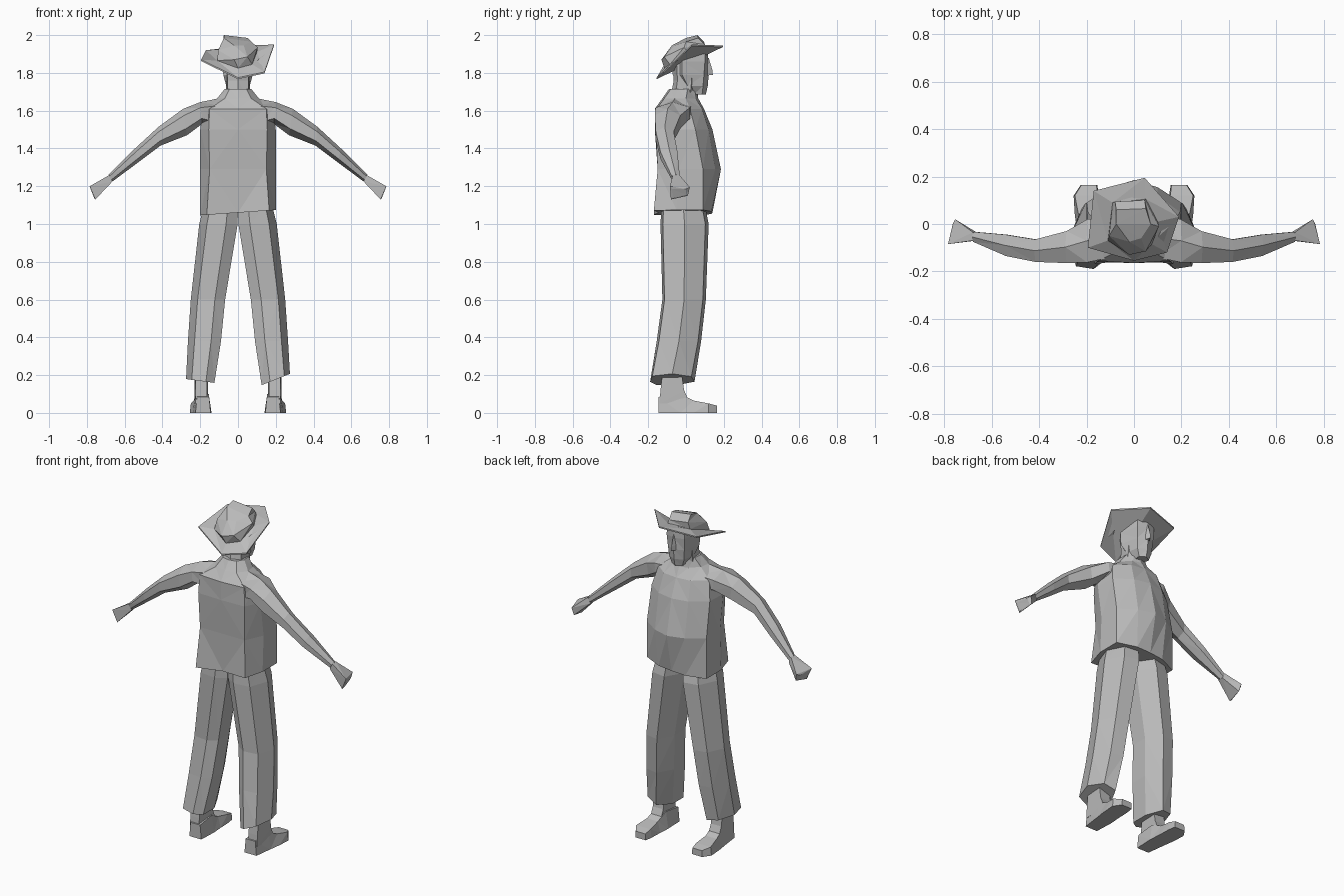
import bpy, bmesh, math
from mathutils import Vector

grey = bpy.data.materials.new("plain grey")
grey.diffuse_color = (0.5, 0.5, 0.5, 1)


def finish(name, bm):
    bmesh.ops.recalc_face_normals(bm, faces=bm.faces)
    me = bpy.data.meshes.new(name)
    bm.to_mesh(me)
    bm.free()
    me.materials.append(grey)
    bpy.context.collection.objects.link(bpy.data.objects.new(name, me))


def loft(name, rings, side=1, tip=True):
    """Skin a stack of equal-sized point rings; side=-1 mirrors across x."""
    bm = bmesh.new()
    rows = [[bm.verts.new((p[0] * side, p[1], p[2])) for p in r] for r in rings]
    n = len(rows[0])
    for a, b in zip(rows, rows[1:]):
        for i in range(n):
            j = (i + 1) % n
            bm.faces.new((a[i], a[j], b[j], b[i]))
    bm.faces.new(rows[0])
    if tip:
        bm.faces.new(rows[-1])
    bmesh.ops.triangulate(bm, faces=[f for f in bm.faces if len(f.verts) > 3])
    finish(name, bm)


def mirror_ring(half, z, tilt_x=0.0, tilt_y=0.0):
    """Closed ring from a half outline whose ends lie on x = 0."""
    pts = half + [(-x, y) for x, y in half[-2:0:-1]]
    return [(x, y, z + tilt_x * x + tilt_y * y) for x, y in pts]


# Shirt body, rear centre round to front centre
shirt = [
    mirror_ring([(0, -.145), (.165, -.17), (.2, -.05), (.2, .09), (.09, .135), (0, .14)], 1.06, .07),
    mirror_ring([(0, -.15), (.15, -.15), (.2, -.04), (.2, .09), (.1, .155), (0, .185)], 1.29),
    mirror_ring([(0, -.165), (.155, -.16), (.2, -.07), (.195, .05), (.1, .12), (0, .14)], 1.5),
    mirror_ring([(0, -.165), (.15, -.155), (.185, -.09), (.17, .02), (.09, .085), (0, .095)], 1.61),
    mirror_ring([(0, -.125), (.07, -.115), (.11, -.06), (.1, .0), (.05, .05), (0, .065)], 1.665),
    mirror_ring([(0, -.09), (.045, -.08), (.07, -.04), (.065, .01), (.035, .045), (0, .05)], 1.715),
]
loft("shirt", shirt)

# Neck
loft("neck", [
    mirror_ring([(0, -.085), (.055, -.06), (.06, .02), (0, .06)], 1.66),
    mirror_ring([(0, -.065), (.055, -.045), (.065, .03), (0, .075)], 1.76),
    mirror_ring([(0, -.07), (.06, -.05), (.07, .03), (0, .08)], 1.86)])

# Head with jutting beard
loft("head", [
    mirror_ring([(0, .035), (.03, .04), (.035, .085), (0, .105)], 1.685),
    mirror_ring([(0, -.03), (.062, .01), (.05, .09), (0, .115)], 1.73),
    mirror_ring([(0, -.07), (.078, -.02), (.055, .095), (0, .12)], 1.79),
    mirror_ring([(0, -.08), (.08, -.02), (.06, .1), (0, .118)], 1.86),
    mirror_ring([(0, -.07), (.075, -.01), (.055, .1), (0, .115)], 1.93)])
loft("nose", [
    [(-.02, .1, 1.785), (.02, .1, 1.785), (0, .142, 1.79)],
    [(-.018, .1, 1.82), (.018, .1, 1.82), (0, .14, 1.815)],
    [(-.01, .1, 1.88), (.01, .1, 1.88), (0, .12, 1.88)]])

# Hat: tilted irregular brim rising into a lopsided crown
brim = [(.045, .195, 1.945), (.19, .03, 1.95), (.14, -.12, 1.805),
        (0, -.155, 1.775), (-.195, -.1, 1.87), (-.17, .14, 1.92)]
base = [(.05, .105, 1.93), (.1, .01, 1.91), (.075, -.085, 1.845),
        (0, -.115, 1.825), (-.11, -.07, 1.865), (-.09, .09, 1.925)]
bulge = [(.045, .1, 1.95), (.105, -.01, 1.935), (.05, -.115, 1.885),
         (-.02, -.13, 1.87), (-.105, -.05, 1.92), (-.08, .095, 1.965)]
crown = [(.05, .065, 1.985), (.07, .0, 1.965), (.03, -.06, 1.945),
         (-.02, -.075, 1.945), (-.075, .0, 1.985), (-.075, .06, 2.0)]
under = [(x, y, z - .008) for x, y, z in brim]
loft("hat", [under, brim, base, bulge, crown])

# Arms: upper edge (x, z), lower edge (x, z), back y, front y
arm = [
    ((.08, 1.67), (.14, 1.5), -.14, .03),
    ((.2, 1.645), (.19, 1.53), -.162, .02),
    ((.29, 1.61), (.27, 1.47), -.165, -.03),
    ((.42, 1.515), (.41, 1.415), -.16, -.065),
    ((.545, 1.4), (.53, 1.325), -.135, -.045),
    ((.685, 1.262), (.665, 1.225), -.075, -.033),
]


def arm_ring(top, low, y0, y1):
    a, b = Vector((top[0], 0, top[1])), Vector((low[0], 0, low[1]))
    mid, half = (a + b) / 2 + Vector((0, (y0 + y1) / 2, 0)), (a - b) / 2
    return [mid + half * math.cos(t) + Vector((0, (y1 - y0) / 2 * math.sin(t) / .866, 0))
            for t in [k * math.pi / 3 for k in range(6)]]


hand = [
    [(.68, -.07, 1.26), (.68, -.035, 1.26), (.665, -.035, 1.225), (.665, -.07, 1.225)],
    [(.785, -.085, 1.2), (.755, .02, 1.195), (.745, .01, 1.15), (.755, -.08, 1.13)],
    [(.78, -.075, 1.185), (.765, .0, 1.185), (.752, .0, 1.155), (.76, -.07, 1.135)],
]

# Trouser leg: z, inner x, outer x, back y, front y
leg = [
    (1.1, .0, .18, -.13, .10),
    (1.0, .002, .205, -.135, .12),
    (.6, .068, .25, -.125, .105),
    (.38, .09, .265, -.155, .08),
    (.165, .125, .275, -.19, .045),
]
outline = [(.0, .15), (.3, .0), (.8, .05), (1, .5), (.75, .93), (.3, 1), (.0, .6)]


def leg_ring(z, x0, x1, y0, y1, tilt):
    return [(x0 + u * (x1 - x0), y0 + v * (y1 - y0), z + (tilt * (u - .3) if z < .2 else 0))
            for u, v in outline]


# Shoe sections from heel to toe: y, inner x, outer x, top width factor, height
shoe = [(-.145, .145, .225, .8, .085), (-.03, .14, .24, .7, .1),
        (.04, .145, .25, .7, .065), (.12, .148, .255, .9, .05), (.165, .155, .225, .9, .038)]


def shoe_ring(y, x0, x1, k, h):
    c, w = (x0 + x1) / 2, (x1 - x0) / 2
    return [(c - w, y, 0), (c + w, y, 0), (c + w * k, y, h), (c - w * k, y, h)]


def ankle_ring(z, y0, y1):
    return [(.165, y0, z), (.225, y0, z), (.23, y1, z), (.16, y1, z)]


for label, s in (("right", 1), ("left", -1)):
    loft(label + "_arm", [arm_ring(*a) for a in arm], s)
    loft(label + "_hand", hand, s)
    loft(label + "_trouser_leg", [leg_ring(*r, tilt=.06 if s > 0 else .02) for r in leg], s)
    loft(label + "_shoe", [shoe_ring(*r) for r in shoe], s)
    loft(label + "_ankle", [ankle_ring(.05, -.14, .02), ankle_ring(.12, -.135, -.01),
                            ankle_ring(.25, -.12, -.03)], s)
